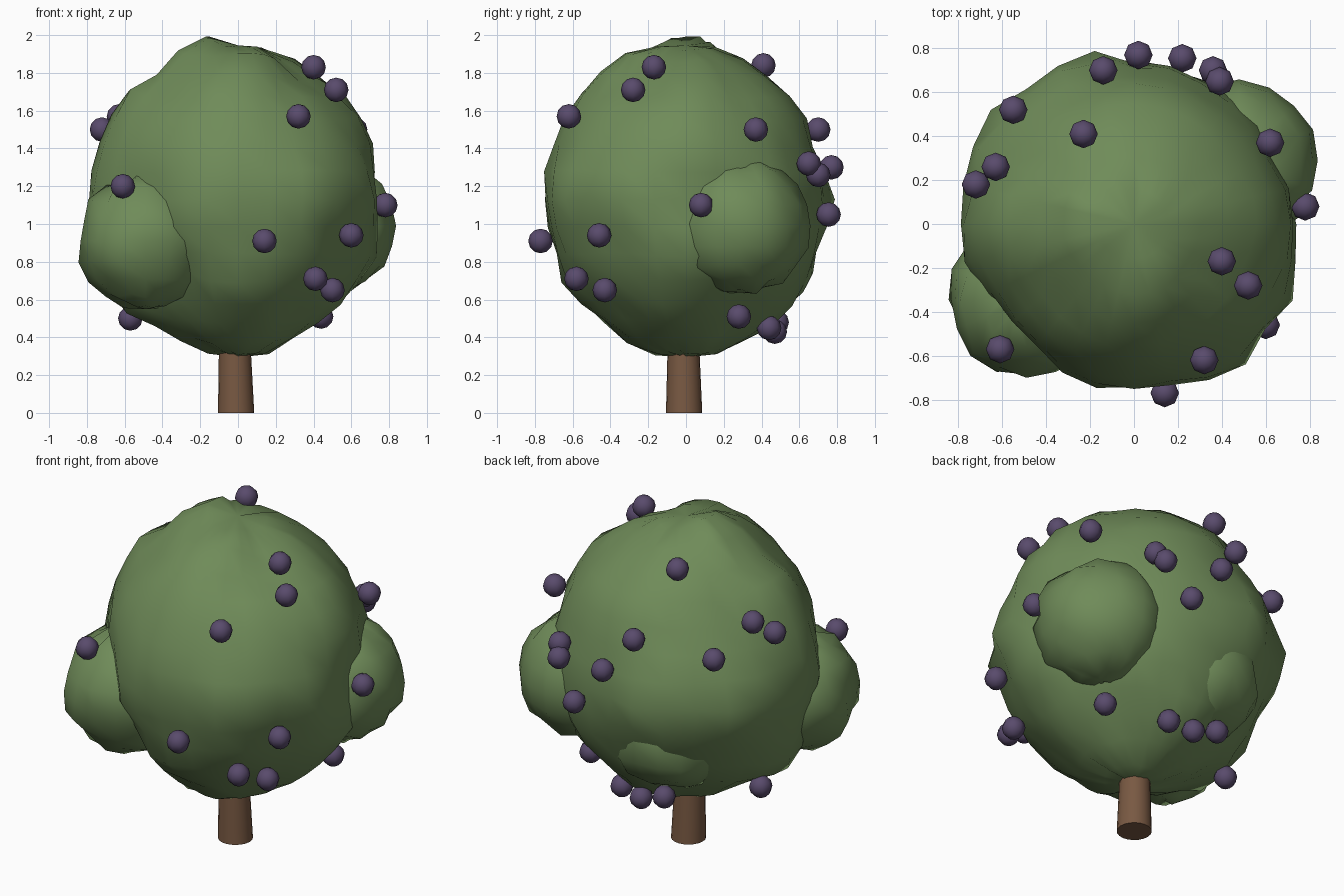
import bpy, bmesh, math, random
from mathutils import Vector

if "Cube" in bpy.data.objects:
    bpy.data.objects.remove(bpy.data.objects["Cube"])

random.seed(4)
CENTRE = Vector((0, 0, 1.13))


def material(name, rgb):
    m = bpy.data.materials.new(name)
    m.diffuse_color = (*rgb, 1)
    m.use_nodes = True
    m.node_tree.nodes["Principled BSDF"].inputs["Base Color"].default_value = m.diffuse_color
    return m


LEAF = material("leaf_green", (0.16, 0.26, 0.10))
BARK = material("bark_brown", (0.19, 0.10, 0.055))
BERRY = material("berry_purple", (0.10, 0.07, 0.15))


def finish(bm, name, mat):
    for f in bm.faces:
        f.smooth = True
    me = bpy.data.meshes.new(name)
    bm.to_mesh(me)
    bm.free()
    ob = bpy.data.objects.new(name, me)
    bpy.context.collection.objects.link(ob)
    me.materials.append(mat)
    return ob


# Berry centres
berries = [Vector(p) for p in (
    (.40, -.17, 1.83), (-.23, .41, 1.84), (.52, -.28, 1.71), (.32, -.62, 1.57),
    (.62, .37, 1.50), (-.14, .70, 1.50), (.39, .65, 1.32), (.36, .70, 1.26),
    (.02, .77, 1.30), (.22, .755, 1.05), (-.72, .18, 1.50), (-.63, .26, 1.57),
    (-.55, .52, 1.42), (.14, -.77, .91), (.60, -.46, .94), (.41, -.58, .71),
    (.50, -.43, .65), (.44, .28, .51), (.12, .44, .45), (-.03, .47, .43),
    (-.19, .48, .48), (-.57, .10, .50), (-.61, -.57, 1.20), (.78, .08, 1.10))]

# Crown outlines seen from the front (x, z), right (y, z) and top (x, y)
front = [(-.185, 2.01), (.04, 1.94), (.18, 1.925), (.33, 1.85), (.57, 1.67), (.745, 1.40),
         (.725, 1.26), (-.455, 1.77), (-.62, 1.70), (-.71, 1.51), (-.72, 1.40), (-.78, 1.2),
         (-.65, .58), (-.61, .51), (-.37, .42), (-.22, .33), (.14, .30), (.275, .39),
         (.44, .49), (.57, .59), (.74, .84)]
right = [(-.74, 1.04), (-.71, 1.40), (-.55, 1.71), (-.31, 1.91), (-.14, 1.94), (.29, 1.88),
         (.60, 1.63), (.72, 1.29), (.74, 1.0), (.67, .81), (.59, .62), (.47, .39),
         (.07, .30), (-.27, .33), (-.41, .47), (-.60, .60), (-.69, .87)]
top = [(-.28, .77), (-.45, .66), (-.69, .47), (-.80, 0), (-.27, -.73), (.49, -.65),
       (.76, -.26), (.70, -.07), (.25, .69), (.62, .26), (-.53, -.46), (-.40, -.57)]
samples = [Vector((x, 0, z)) - CENTRE for x, z in front]
samples += [Vector((0, y, z)) - CENTRE for y, z in right]
samples += [Vector((x, y, 0)) for x, y in top]
samples += [Vector((-.35, -.48, -.35)), Vector((.55, .30, -.3))]
samples = [(v.normalized(), v.length) for v in samples]
samples += [((b - CENTRE).normalized(), (b - CENTRE).length - .07) for b in berries[:22]]


def crown_radius(d):
    total, weight = .76 * .1, .1
    for s, r in samples:
        w = math.exp(-(d.angle(s) / .17) ** 2)
        total += w * r
        weight += w
    return total / weight


# Main crown, a lumpy ball
bm = bmesh.new()
bmesh.ops.create_uvsphere(bm, u_segments=28, v_segments=16, radius=1)
for v in bm.verts:
    d = v.co.normalized()
    v.co = CENTRE + d * (crown_radius(d) + random.uniform(-.012, .012))
finish(bm, "crown", LEAF)


# Smaller foliage clumps
def clump(name, c, r):
    bm = bmesh.new()
    bmesh.ops.create_uvsphere(bm, u_segments=16, v_segments=10, radius=1)
    for v in bm.verts:
        v.co = Vector(c) + v.co * r * random.uniform(.93, 1.04)
    finish(bm, name, LEAF)


clump("left_front_clump", (-.49, -.345, .91), .36)
clump("right_back_clump", (.48, .29, .99), .365)
clump("back_low_clump", (-.15, .36, .84), .34)

# Trunk, tapered and slightly leaning
bm = bmesh.new()
bmesh.ops.create_cone(bm, cap_ends=True, segments=20, radius1=.096, radius2=.072, depth=.7)
for v in bm.verts:
    v.co.z += .35
    v.co.x -= .01 + .02 * v.co.z
    v.co.y -= .01 + .01 * v.co.z
trunk = finish(bm, "trunk", BARK)
bpy.context.view_layer.objects.active = trunk
trunk.select_set(True)
bpy.ops.object.shade_smooth_by_angle(angle=math.radians(40))

# Berries
bm = bmesh.new()
for b in berries:
    new = bmesh.ops.create_uvsphere(bm, u_segments=8, v_segments=6, radius=.065)["verts"]
    bmesh.ops.translate(bm, verts=new, vec=b)
finish(bm, "berries", BERRY)
